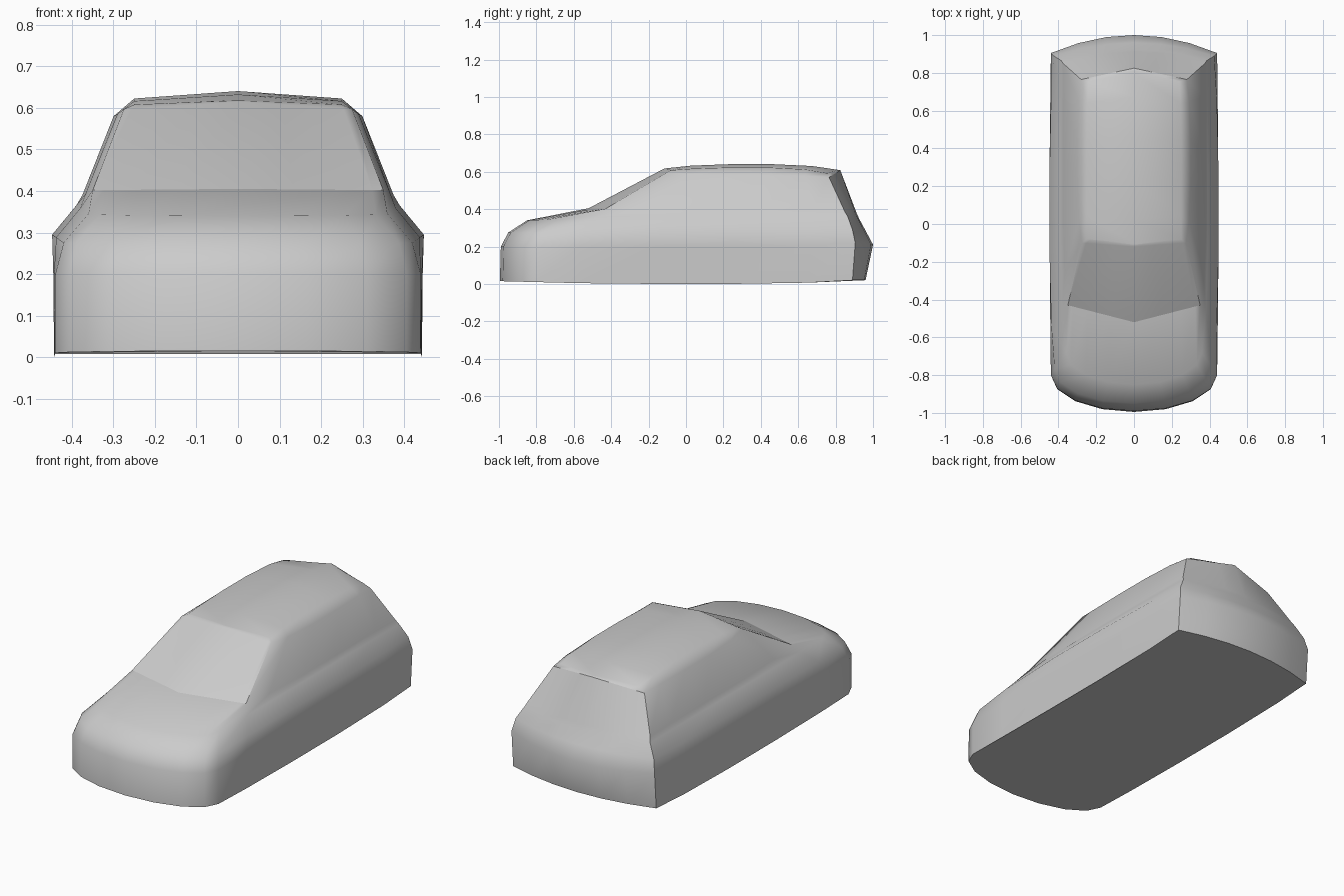
import bpy
import bmesh
import math
from mathutils import Vector

cube = bpy.data.objects.get("Cube")
if cube:
    bpy.data.objects.remove(cube)

paint = bpy.data.materials.new("grey_paint")
paint.use_nodes = True
grey = (0.6, 0.6, 0.6, 1)
paint.diffuse_color = grey
paint.node_tree.nodes["Principled BSDF"].inputs["Base Color"].default_value = grey

ARC = 4      # steps from the nose centre to the front corner
REAR = 3     # steps from the rear corner to the tail centre
SIDE = (0.14, 0.38, 0.62, 0.86)


def rounded(s):
    return 1 - math.sqrt(max(0, 1 - s * s))


def bowed(s):
    return s * s


def straight(s):
    return s


def arc_point(centre, corner, s, curve):
    """Point between a centre line point and a corner."""
    point = centre.lerp(corner, curve(s))
    point.x = corner.x * s
    return point


def ring(nose, front_corner, side, rear_corner, tail, front_curve=rounded, rear_curve=bowed):
    """Closed outline of the body; nose and tail are (y, z), side is (x, z)."""
    nose, tail = Vector((0, *nose)), Vector((0, *tail))
    front, rear = Vector(front_corner), Vector(rear_corner)
    half = [arc_point(nose, front, math.sin(math.pi / 2 * i / ARC), front_curve)
            for i in range(ARC + 1)]
    for f in SIDE:
        point = front.lerp(rear, f)
        bulge = 1 - abs(2 * f - 1) ** 3
        point.x += (side[0] - point.x) * bulge
        point.z += (side[1] - point.z) * bulge
        half.append(point)
    half += [arc_point(tail, rear, 1 - i / REAR, rear_curve) for i in range(REAR + 1)]
    mirrored = [Vector((-p.x, p.y, p.z)) for p in half[-2:0:-1]]
    return half + mirrored


# Outlines from the sill up to the roof ridge
sill = ring((-0.995, 0.015), (0.44, -0.8, 0.01), (0.443, 0.0), (0.44, 0.89, 0.02), (0.96, 0.02))
bumper = ring((-0.99, 0.2), (0.44, -0.8, 0.2), (0.445, 0.2), (0.44, 0.905, 0.22), (1.0, 0.21))
shoulder = ring((-0.95, 0.275), (0.42, -0.77, 0.275), (0.448, 0.295), (0.425, 0.89, 0.29), (0.96, 0.285))
belt = ring((-0.85, 0.34), (0.36, -0.68, 0.345), (0.39, 0.365), (0.385, 0.865, 0.36), (0.925, 0.35))
cabin_base = ring((-0.52, 0.405), (0.35, -0.43, 0.402), (0.375, 0.39), (0.375, 0.85, 0.385),
                  (0.912, 0.38), straight)
roof_rail = ring((-0.12, 0.615), (0.275, -0.1, 0.597), (0.3, 0.58), (0.28, 0.765, 0.57),
                 (0.825, 0.608), straight, straight)
roof_edge = ring((-0.11, 0.618), (0.25, -0.08, 0.608), (0.25, 0.623), (0.24, 0.755, 0.592),
                 (0.815, 0.61), straight, straight)
ridge = ring((-0.11, 0.618), (0, -0.1, 0.619), (0, 0.641), (0, 0.8, 0.612), (0.815, 0.61))
rings = [sill, bumper, shoulder, belt, cabin_base, roof_rail, roof_edge, ridge]

# Skin the outlines into one closed shell
bm = bmesh.new()
rows = [[bm.verts.new(p) for p in outline] for outline in rings]
count = len(sill)
for low, high in zip(rows, rows[1:]):
    for i in range(count):
        j = (i + 1) % count
        bm.faces.new((low[i], low[j], high[j], high[i]))
floor = bm.faces.new(reversed(rows[0]))


def sharpen(a, b):
    edge = bm.edges.get((a, b))
    if edge:
        edge.smooth = False


# Creases: windscreen foot, screen pillars, tail corners, rear roof lip
front_corner = ARC
rear_corner = ARC + len(SIDE) + 1
base_row, rail_row = rows[rings.index(cabin_base)], rows[rings.index(roof_rail)]
for i in range(-front_corner, front_corner):
    sharpen(base_row[i], base_row[i + 1])
for i in range(rear_corner, count - rear_corner):
    sharpen(rail_row[i], rail_row[i + 1])
for column in (front_corner, count - front_corner):
    sharpen(base_row[column], rail_row[column])
for column in (rear_corner, count - rear_corner):
    for low, high in zip(rows[:5], rows[1:6]):
        sharpen(low[column], high[column])

bmesh.ops.remove_doubles(bm, verts=bm.verts, dist=0.0005)
bmesh.ops.dissolve_degenerate(bm, edges=bm.edges, dist=0.0001)
bmesh.ops.recalc_face_normals(bm, faces=bm.faces)

mesh = bpy.data.meshes.new("car_body")
bm.to_mesh(mesh)
bm.free()
mesh.materials.append(paint)
body = bpy.data.objects.new("car_body", mesh)
bpy.context.collection.objects.link(body)

bpy.ops.object.select_all(action="DESELECT")
body.select_set(True)
bpy.context.view_layer.objects.active = body
bpy.ops.object.shade_smooth_by_angle(angle=math.radians(50), keep_sharp_edges=True)
